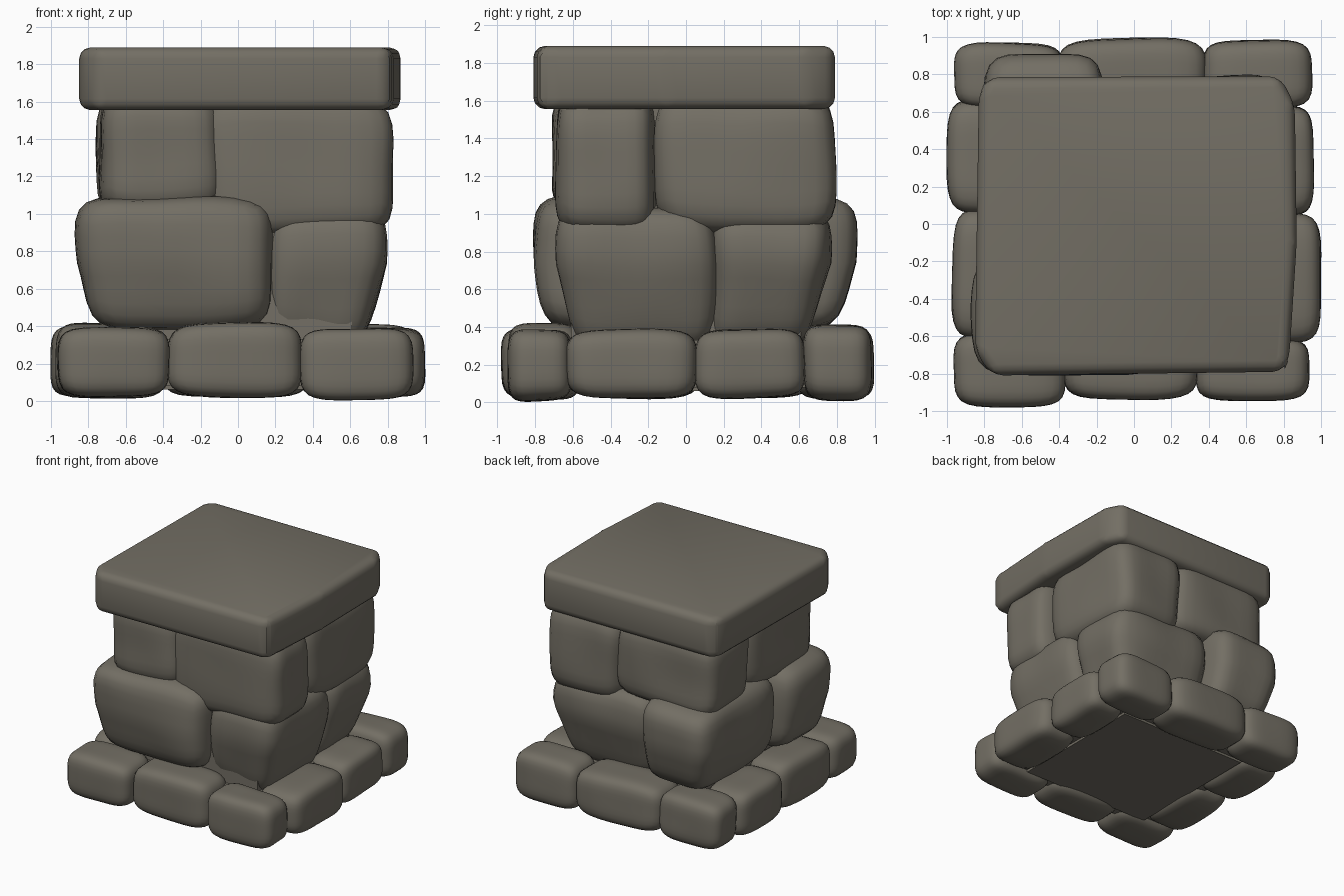
import bpy, bmesh, math
from mathutils import Vector, noise

if "Cube" in bpy.data.objects:
    bpy.data.objects.remove(bpy.data.objects["Cube"])

stone = bpy.data.materials.new("warm grey stone")
stone.diffuse_color = (0.172, 0.158, 0.128, 1)
stone.use_nodes = True
stone.node_tree.nodes["Principled BSDF"].inputs["Base Color"].default_value = stone.diffuse_color


def finish(bm, name, angle):
    bmesh.ops.recalc_face_normals(bm, faces=bm.faces)
    me = bpy.data.meshes.new(name)
    bm.to_mesh(me)
    bm.free()
    me.materials.append(stone)
    ob = bpy.data.objects.new(name, me)
    bpy.context.collection.objects.link(ob)
    bpy.ops.object.select_all(action='DESELECT')
    ob.select_set(True)
    bpy.context.view_layer.objects.active = ob
    bpy.ops.object.shade_smooth_by_angle(angle=math.radians(angle))
    return ob


def boulder(name, x, y, z, n=5, rough=0.02, taper=0.0):
    """Rounded block filling the given ranges; n sets how square it is."""
    bm = bmesh.new()
    bmesh.ops.create_cube(bm, size=2)
    bmesh.ops.subdivide_edges(bm, edges=bm.edges[:], cuts=9, use_grid_fill=True)
    lo, hi = Vector((x[0], y[0], z[0])), Vector((x[1], y[1], z[1]))
    mid, half = (lo + hi) / 2, (hi - lo) / 2
    for v in bm.verts:
        p = v.co / sum(abs(c) ** n for c in v.co) ** (1 / n)
        p = mid + Vector(a * b for a, b in zip(p, half))
        p += rough * noise.noise_vector(p * 2.2)
        f = 1 - taper * max(0, 0.75 - p.z) / 0.4     # narrower at the foot
        v.co = (p.x * f, p.y * f, p.z)
    return finish(bm, name, 60)


def prism(name, outline, z0, z1, bevel):
    bm = bmesh.new()
    face = bm.faces.new([bm.verts.new((px, py, z0)) for px, py in outline])
    top = bmesh.ops.extrude_face_region(bm, geom=[face])
    for v in top['geom']:
        if isinstance(v, bmesh.types.BMVert):
            v.co.z = z1
    if bevel:
        bmesh.ops.bevel(bm, geom=bm.edges[:], offset=bevel, segments=3,
                        profile=0.5, affect='EDGES')
    return finish(bm, name, 40)


# Ring of kerb stones around the foot
kerb = [
    ("front_left", (-.96, -.36), (-.98, -.58), (.02, .40)),
    ("front_middle", (-.37, .34), (-.94, -.56), (.02, .42)),
    ("front_right", (.33, .93), (-.95, -.60), (.01, .39)),
    ("back_left", (-.96, -.38), (.62, .97), (.02, .41)),
    ("back_middle", (-.41, .38), (.58, .99), (.02, .41)),
    ("back_right", (.36, .95), (.62, .98), (.01, .41)),
    ("left_rear", (-1.0, -.60), (.06, .66), (.03, .40)),
    ("left_fore", (-.97, -.58), (-.61, .08), (.02, .41)),
    ("right_rear", (.60, .96), (.04, .63), (.02, .39)),
    ("right_fore", (.60, 1.0), (-.63, .05), (.02, .39)),
]
for part, x, y, z in kerb:
    boulder("kerb_stone_" + part, x, y, z, n=4.5, rough=0.015)

# Interlocking corner boulders, lower and upper course
body = [
    ("front_right_lower", (.16, .80), (-.69, .16), (.28, 1.03), .13),
    ("front_right_upper", (-.18, .83), (-.69, -.15), (.88, 1.64), 0),
    ("front_left_lower", (-.86, .19), (-.81, -.15), (.38, 1.09), .10),
    ("front_left_upper", (-.74, -.08), (-.71, .18), (1.0, 1.64), 0),
    ("back_left_lower", (-.80, -.16), (-.16, .91), (.38, 1.09), .10),
    ("back_left_upper", (-.76, .18), (.15, .76), (.98, 1.64), 0),
    ("back_right_lower", (-.18, .78), (.12, .77), (.28, 1.03), .15),
    ("back_right_upper", (.10, .79), (-.16, .79), (.90, 1.64), 0),
]
for part, x, y, z, taper in body:
    boulder("pillar_stone_" + part, x, y, z, n=5.5, rough=0.025, taper=taper)

# Solid core behind the joints
s = 0.61
prism("pillar_core", [(-s, -s), (s, -s), (s, s), (-s, s)], 0.06, 1.6, 0)
s = 0.7
prism("foot_fill", [(-s, -s), (s, -s), (s, s), (-s, s)], 0.08, 0.33, 0)

# Flat capstone
prism("capstone", [(-.76, -.81), (.80, -.79), (.83, -.72), (.87, -.10), (.86, .64),
                   (.78, .79), (-.78, .785), (-.83, .70), (-.85, -.68)],
      1.555, 1.89, 0.06)
